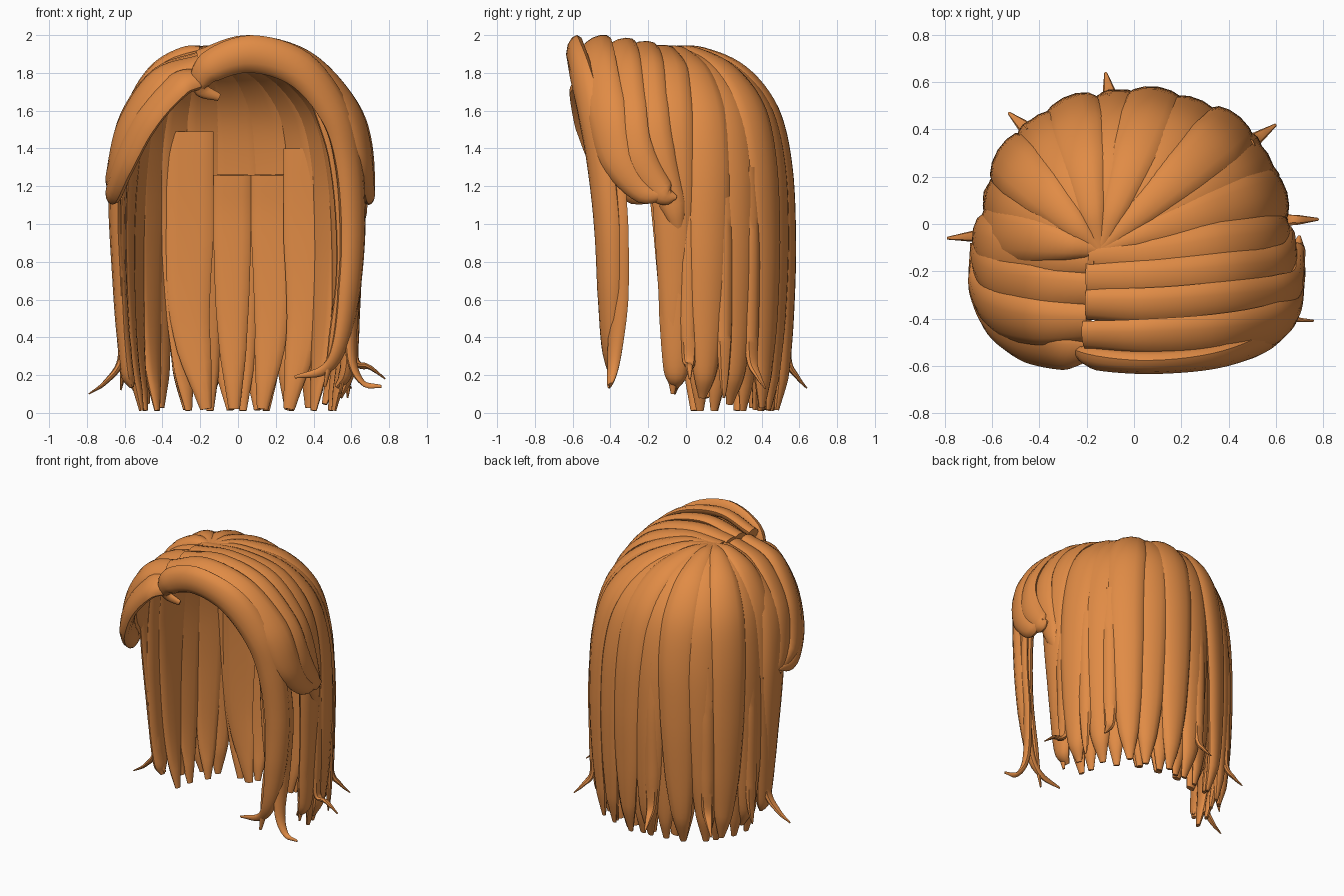
import bpy, bmesh, math, random
from mathutils import Vector

random.seed(4)
mat = bpy.data.materials.new("hair_orange")
mat.diffuse_color = (0.75, 0.26, 0.06, 1)


def lerp_list(vals, t):
    f = t * (len(vals) - 1)
    i = min(int(f), len(vals) - 2)
    return vals[i] + (vals[i + 1] - vals[i]) * (f - i)


def smooth_path(pts, steps):
    P = [Vector(p) for p in pts]
    P = [2 * P[0] - P[1]] + P + [2 * P[-1] - P[-2]]
    out = []
    for i in range(1, len(P) - 2):
        a, b, c, d = P[i - 1:i + 3]
        for s in range(steps):
            t = s / steps
            out.append(0.5 * (2 * b + (c - a) * t + (2 * a - 5 * b + 4 * c - d) * t * t
                              + (3 * b - a - 3 * c + d) * t ** 3))
    return out + [P[-2]]


def strand(name, pts, widths, thick=0.07, sides=12, steps=6, hub=(0, -0.05, 1.1)):
    """Sweep a curved lens section along a path, its flat side facing the head."""
    path = smooth_path(pts, steps)
    hub, n = Vector(hub), len(path)
    bm, rings = bmesh.new(), []
    for i, p in enumerate(path):
        tan = (path[min(i + 1, n - 1)] - path[max(i - 1, 0)]).normalized()
        out = p - hub
        out.z = max(out.z, 0)
        side = tan.cross(out).normalized()
        nor = side.cross(tan).normalized()
        w = lerp_list(widths, i / (n - 1)) / 2
        h = min(thick / 2, w * 0.6)
        ring = []
        for k in range(sides):
            a = 2 * math.pi * k / sides
            x = w * math.cos(a)
            ring.append(bm.verts.new(p + side * x + nor * (h * math.sin(a) - x * x * 0.8)))
        rings.append(ring)
    for r, q in zip(rings, rings[1:]):
        for k in range(sides):
            j = (k + 1) % sides
            bm.faces.new((r[k], r[j], q[j], q[k]))
    bm.faces.new(rings[0][::-1])
    bm.faces.new(rings[-1])
    bmesh.ops.recalc_face_normals(bm, faces=bm.faces)
    me = bpy.data.meshes.new(name)
    bm.to_mesh(me)
    bm.free()
    me.materials.append(mat)
    ob = bpy.data.objects.new(name, me)
    bpy.context.collection.objects.link(ob)
    bpy.context.view_layer.objects.active = ob
    ob.select_set(True)
    bpy.ops.object.shade_smooth_by_angle(angle=math.radians(40))
    ob.select_set(False)


PROFILE = [(0.0, 1.91), (0.3, 1.895), (0.62, 1.8), (0.86, 1.6), (0.97, 1.3),
           (1.0, 0.9), (0.98, 0.5), (0.94, 0.22)]


def footprint(a):
    """Slightly squared ellipse around the head."""
    c, s = math.cos(a), math.sin(a)
    k = 1 + 0.03 * math.sin(2 * a) ** 2
    return Vector((0.62 * c * k, 0.545 * s * k, 0))


def radial(name, deg, widths, shrink=1.0, tip_z=0.02, tip_f=0.86, turn=0.0, thick=0.07):
    """Strand from the crown over the shell, falling to the hem."""
    a = math.radians(deg)
    start = Vector((-0.15, -0.11, 0))
    pts = []
    for i, (f, z) in enumerate(PROFILE + [(tip_f, tip_z)]):
        b = a + turn * max(0, i - 4) / 4
        e = footprint(b) * shrink
        p = start.lerp(e, f) if i < 5 else e * f
        pts.append((p.x, p.y, z - (1 - shrink) * 0.5 if z > 1 else z))
    strand(name, pts, widths, thick)


# outer layer from the crown
for i in range(12):
    deg = -3 + 186 * i / 11
    edge = abs(i - 5.5) / 5.5
    radial("outer_strand", deg, [0.06, 0.14, 0.21, 0.25, 0.25, 0.23, 0.19, 0.13, 0.04],
           shrink=1.012 if i % 2 else 0.985, tip_z=0.015 + 0.12 * edge ** 3,
           tip_f=random.uniform(0.84, 0.92), turn=random.uniform(-0.09, 0.09))

# under layer filling the gaps
for i in range(11):
    deg = 6 + 168 * i / 10
    radial("under_strand", deg, [0.05, 0.12, 0.2, 0.25, 0.25, 0.21, 0.17, 0.12, 0.04],
           shrink=0.94, tip_z=0.012, tip_f=0.88, turn=random.uniform(-0.08, 0.08), thick=0.05)

# flat-topped panels inside the back
for x, w, top, tip, y in [(-0.255, 0.25, 1.49, -0.17, 0.37), (-0.03, 0.2, 1.26, -0.02, 0.41),
                          (0.18, 0.22, 1.26, 0.13, 0.4), (0.35, 0.22, 1.4, 0.27, 0.37)]:
    strand("inner_panel", [(x, y, top), (x, y + 0.02, 1.0), (x, y + 0.02, 0.5), (tip, y, 0.02)],
           [w, w, w, w * 0.9, w * 0.7, 0.06], 0.05, hub=(x * 0.7, -2, 1))

# side-swept fringe, right of the parting; the front lock falls to the hem
FRONT_HUB = (0.05, 0.1, 2.5)
strand("fringe_right_front", [(-0.1, -0.52, 1.67), (-0.2, -0.54, 1.72), (-0.15, -0.57, 1.83), (0.07, -0.585, 1.9),
       (0.33, -0.565, 1.82), (0.51, -0.51, 1.6), (0.585, -0.46, 1.35), (0.61, -0.42, 1.0), (0.59, -0.41, 0.65),
       (0.54, -0.41, 0.36), (0.46, -0.4, 0.23), (0.3, -0.4, 0.19)],
       [0.04, 0.09, 0.17, 0.2, 0.2, 0.19, 0.18, 0.17, 0.15, 0.1, 0.06, 0.015], 0.1, hub=FRONT_HUB)
strand("fringe_right_second", [(-0.21, -0.47, 1.88), (0.05, -0.48, 1.955), (0.36, -0.47, 1.87), (0.59, -0.43, 1.62),
       (0.67, -0.37, 1.36), (0.69, -0.22, 1.17), (0.71, -0.08, 1.17)],
       [0.13, 0.17, 0.2, 0.22, 0.2, 0.13, 0.015], 0.07)
strand("fringe_right_third", [(-0.2, -0.34, 1.895), (0.08, -0.35, 1.945), (0.38, -0.33, 1.86), (0.6, -0.31, 1.62),
       (0.68, -0.27, 1.38), (0.69, -0.13, 1.17), (0.7, -0.05, 1.14)], [0.14, 0.17, 0.18, 0.2, 0.2, 0.14, 0.02], 0.07)
strand("fringe_right_fourth", [(-0.2, -0.24, 1.9), (0.08, -0.24, 1.93), (0.38, -0.22, 1.85), (0.58, -0.2, 1.62),
       (0.65, -0.16, 1.38), (0.65, -0.07, 1.1), (0.63, -0.03, 0.9)], [0.16, 0.18, 0.2, 0.21, 0.2, 0.14, 0.02], 0.07)
strand("side_strand_right", [(-0.19, -0.14, 1.9), (0.1, -0.14, 1.91), (0.38, -0.11, 1.82), (0.57, -0.09, 1.58),
       (0.63, -0.07, 1.2), (0.61, -0.06, 0.7), (0.58, -0.07, 0.35), (0.54, -0.07, 0.1)],
       [0.14, 0.18, 0.24, 0.25, 0.23, 0.18, 0.12, 0.02])

# fringe, left of the parting
strand("fringe_left_front", [(-0.2, -0.52, 1.77), (-0.32, -0.53, 1.74), (-0.49, -0.49, 1.56), (-0.6, -0.41, 1.34),
       (-0.66, -0.26, 1.17), (-0.69, -0.08, 1.17)], [0.14, 0.22, 0.24, 0.21, 0.14, 0.01], 0.09)
strand("fringe_left_second", [(-0.19, -0.42, 1.85), (-0.42, -0.42, 1.77), (-0.58, -0.38, 1.54), (-0.65, -0.3, 1.3),
       (-0.68, -0.1, 1.14)], [0.17, 0.22, 0.24, 0.2, 0.02], 0.08)
strand("fringe_left_third", [(-0.18, -0.28, 1.88), (-0.42, -0.27, 1.79), (-0.59, -0.24, 1.56), (-0.65, -0.17, 1.3),
       (-0.66, -0.02, 1.08)], [0.17, 0.22, 0.24, 0.2, 0.02], 0.07)
strand("side_strand_left", [(-0.16, -0.16, 1.9), (-0.4, -0.14, 1.81), (-0.59, -0.12, 1.56), (-0.65, -0.08, 1.2),
       (-0.63, -0.06, 0.7), (-0.6, -0.06, 0.35), (-0.55, -0.05, 0.15)],
       [0.14, 0.2, 0.26, 0.24, 0.18, 0.12, 0.02])

# thinner locks behind the long front lock
strand("front_lock_back", [(0.45, -0.43, 1.7), (0.58, -0.4, 1.4), (0.63, -0.37, 1.0), (0.61, -0.36, 0.6),
       (0.6, -0.38, 0.3), (0.66, -0.4, 0.16), (0.76, -0.41, 0.14)], [0.12, 0.14, 0.14, 0.12, 0.08, 0.04, 0.015], 0.05)
strand("front_lock_inner", [(0.42, -0.45, 1.65), (0.53, -0.42, 1.3), (0.56, -0.4, 0.8), (0.51, -0.4, 0.4),
       (0.46, -0.4, 0.14)], [0.1, 0.13, 0.12, 0.08, 0.02], 0.05)

# thin flicked wisps round the hem
for x, y, z in [(0.78, 0.02, 0.18), (-0.79, -0.06, 0.1), (0.6, 0.42, 0.13), (-0.12, 0.64, 0.13),
                (-0.53, 0.47, 0.13), (-0.62, 0.13, 0.12), (0.58, 0.2, 0.08)]:
    e = footprint(math.atan2(y / 0.545, x / 0.62))
    c, s = e.x, e.y
    strand("wisp", [(c * 0.98, s * 0.98, 1.3), (c * 1.01, s * 1.01, 0.9), (c, s, 0.5), (c, s, 0.28),
           ((c + x) / 2, (s + y) / 2, z + 0.06), (x, y, z)],
           [0.06, 0.1, 0.1, 0.07, 0.04, 0.012], 0.05, sides=8)
